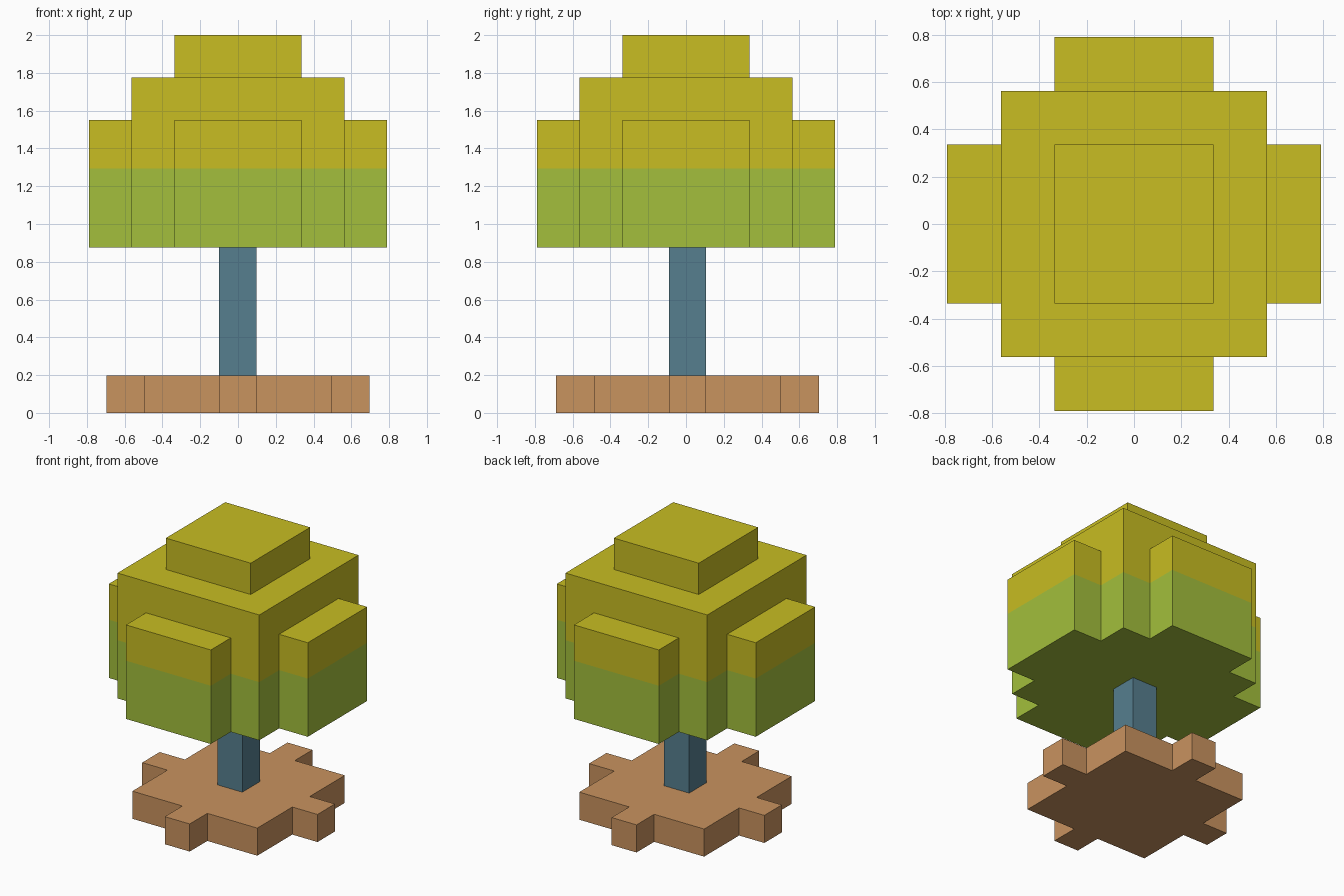
import bpy
import bmesh
from mathutils import Matrix, Vector

if "Cube" in bpy.data.objects:
    bpy.data.objects.remove(bpy.data.objects["Cube"])


def material(name, r, g, b):
    lin = [(c / 255 / 12.92) if c < 11 else ((c / 255 + 0.055) / 1.055) ** 2.4 for c in (r, g, b)]
    mat = bpy.data.materials.new(name)
    mat.diffuse_color = (*lin, 1.0)
    mat.use_nodes = True
    mat.node_tree.nodes["Principled BSDF"].inputs["Base Color"].default_value = mat.diffuse_color
    return mat


yellow = material("yellow_leaves", 200, 189, 34)
green = material("green_leaves", 163, 191, 60)
blue = material("blue_trunk", 86, 127, 143)
clay = material("clay_ground", 201, 147, 95)


def square(half):
    return [(-half, -half), (half, -half), (half, half), (-half, half)]


def tabbed_square(core, tab, reach):
    """Square outline with one centred tab on each side, counter-clockwise."""
    side = [(-core, -core), (-tab, -core), (-tab, -reach), (tab, -reach), (tab, -core)]
    pts = []
    for k in range(4):
        for x, y in side:
            pts.append((x, y))
        side = [(-y, x) for x, y in side]
    return pts


def prism(outline, levels, offset=(0, 0)):
    """Closed prism with a ring of vertices at each level; returns bmesh and top face."""
    bm = bmesh.new()
    rings = [[bm.verts.new((x + offset[0], y + offset[1], z)) for x, y in outline] for z in levels]
    n = len(outline)
    for lo, hi in zip(rings, rings[1:]):
        for i in range(n):
            j = (i + 1) % n
            bm.faces.new((lo[i], lo[j], hi[j], hi[i]))
    bm.faces.new(rings[0][::-1])
    top = bm.faces.new(rings[-1])
    return bm, top, rings[-1]


def finish(bm, name, mats):
    bm.normal_update()
    mesh = bpy.data.meshes.new(name)
    bm.to_mesh(mesh)
    bm.free()
    for m in mats:
        mesh.materials.append(m)
    obj = bpy.data.objects.new(name, mesh)
    bpy.context.collection.objects.link(obj)
    return obj


# Ground slab and trunk sit very slightly off centre
OFF = (-0.001, 0.008)
bm, _, _ = prism(tabbed_square(0.496, 0.099, 0.696), (0, 0.198), OFF)
finish(bm, "ground_slab", [clay])

bm, _, _ = prism(square(0.099), (0.198, 0.875), OFF)
finish(bm, "trunk", [blue])

# Canopy: tabbed lower body, cut at the colour line, with a taller core
SPLIT = 1.293
bm, top, ring = prism(tabbed_square(0.563, 0.337, 0.79), (0.875, SPLIT, 1.55))
core = top
for k in range(4):
    a, b = ring[5 * k + 1], ring[5 * k + 4]
    face = next(f for f in a.link_faces if f in b.link_faces and len(f.verts) > 4)
    bmesh.utils.face_split(face, a, b)
core = max((f for f in bm.faces if f.calc_center_median().z > 1.549), key=lambda f: f.calc_area())
res = bmesh.ops.extrude_face_region(bm, geom=[core])
bmesh.ops.translate(bm, vec=(0, 0, 0.225), verts=[v for v in res["geom"] if isinstance(v, bmesh.types.BMVert)])
for f in bm.faces:
    f.material_index = 1 if f.calc_center_median().z < SPLIT else 0
if core.is_valid:
    bm.faces.remove(core)
finish(bm, "canopy", [yellow, green])

# Small block on top of the canopy
bm, _, _ = prism(square(0.337), (1.775, 2.0))
finish(bm, "canopy_crown", [yellow])
